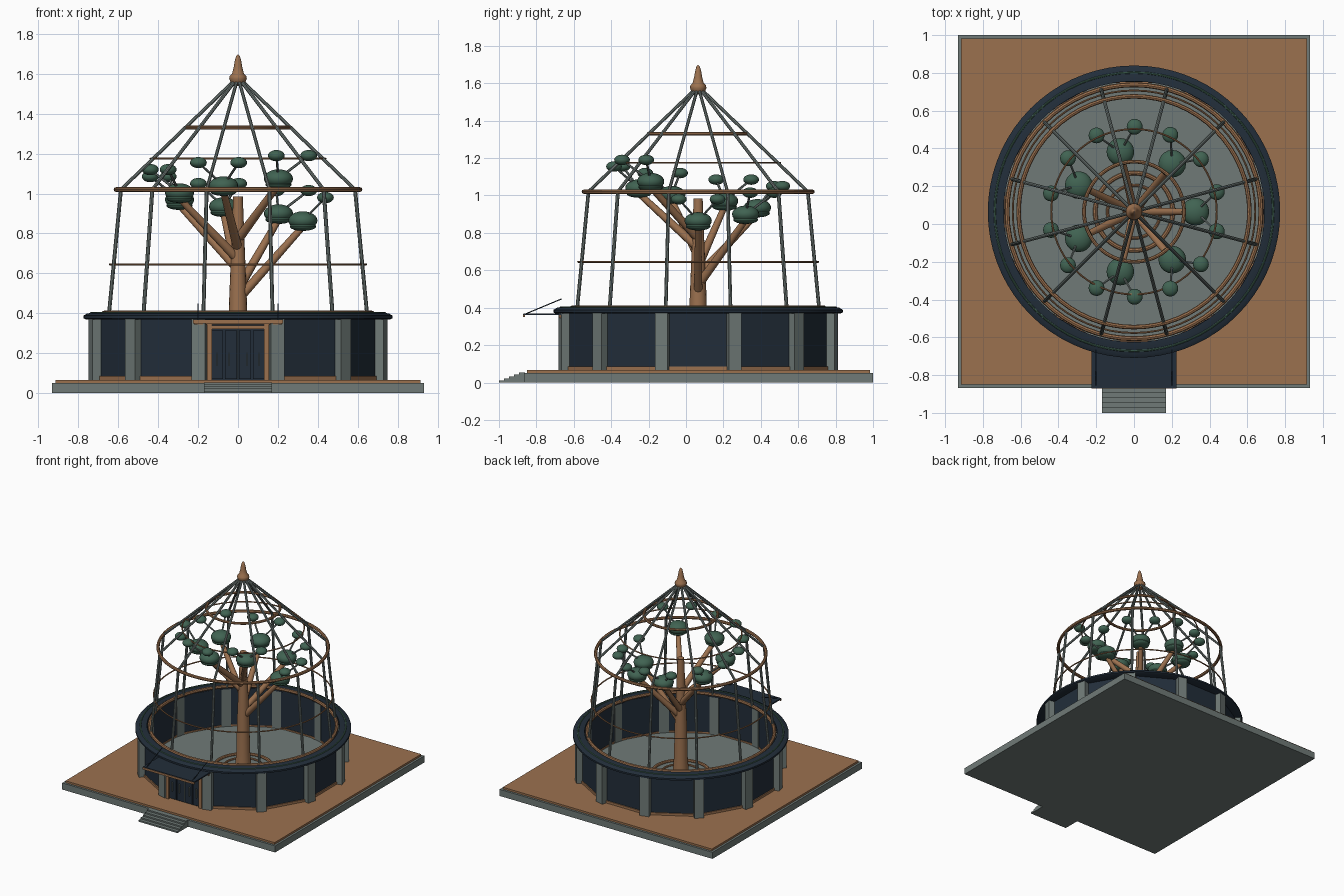
import bpy, bmesh, math
from mathutils import Vector

if "Cube" in bpy.data.objects:
    bpy.data.objects.remove(bpy.data.objects["Cube"])

CY = 0.065          # centre of the round building
SIDES = 12
STEP = 2 * math.pi / SIDES


def material(name, rgb):
    m = bpy.data.materials.new(name)
    m.diffuse_color = (*rgb, 1)
    m.use_nodes = True
    m.node_tree.nodes["Principled BSDF"].inputs["Base Color"].default_value = m.diffuse_color
    return m


STONE = material("grey_stone", (0.16, 0.195, 0.185))
COPPER = material("copper", (0.33, 0.165, 0.078))
DARK = material("dark_navy", (0.016, 0.027, 0.042))
GREEN = material("leaf_green", (0.052, 0.125, 0.085))


def finish(name, bm, mat, smooth=False):
    bmesh.ops.recalc_face_normals(bm, faces=bm.faces[:])
    me = bpy.data.meshes.new(name)
    bm.to_mesh(me)
    bm.free()
    ob = bpy.data.objects.new(name, me)
    bpy.context.collection.objects.link(ob)
    me.materials.append(mat)
    if smooth:
        bpy.ops.object.select_all(action='DESELECT')
        ob.select_set(True)
        bpy.context.view_layer.objects.active = ob
        bpy.ops.object.shade_smooth_by_angle(angle=math.radians(40))
    return ob


def box(name, x, y, z, mat, angle=0.0, pivot=(0, 0)):
    """Box from (min, max) ranges, turned about z and moved to pivot."""
    bm = bmesh.new()
    bmesh.ops.create_cube(bm, size=1)
    c, s = math.cos(angle), math.sin(angle)
    for v in bm.verts:
        px, py, pz = [(r[0] + r[1]) / 2 + co * (r[1] - r[0]) for r, co in zip((x, y, z), v.co)]
        v.co = (pivot[0] + px * c - py * s, pivot[1] + px * s + py * c, pz)
    return finish(name, bm, mat)


def lathe(name, profile, mat, n=64, closed=False, phase=0.0, smooth=True):
    """Revolve (radius, z) points about the building axis."""
    bm = bmesh.new()
    rings = []
    for r, z in profile:
        rings.append([bm.verts.new((r * math.cos(phase + 2 * math.pi * i / n),
                                    CY + r * math.sin(phase + 2 * math.pi * i / n), z))
                      for i in range(n)])
    pairs = list(zip(rings, rings[1:])) + ([(rings[-1], rings[0])] if closed else [])
    for a, b in pairs:
        for i in range(n):
            j = (i + 1) % n
            bm.faces.new((a[i], a[j], b[j], b[i]))
    if not closed:
        bm.faces.new(rings[0])
        bm.faces.new(rings[-1])
    return finish(name, bm, mat, smooth)


def hoop(name, r, z, tube, mat):
    prof = [(r + tube * math.cos(a * math.pi / 4), z + tube * math.sin(a * math.pi / 4))
            for a in range(8)]
    return lathe(name, prof, mat, closed=True)


def rod(name, a, b, r1, r2, mat, n=8):
    a, b = Vector(a), Vector(b)
    bm = bmesh.new()
    bmesh.ops.create_cone(bm, cap_ends=True, segments=n, radius1=r1, radius2=r2,
                          depth=(b - a).length)
    rot = (b - a).to_track_quat('Z', 'Y')
    for v in bm.verts:
        v.co = rot @ v.co + (a + b) / 2
    return finish(name, bm, mat, True)


def blob(name, centre, r, h, mat):
    bm = bmesh.new()
    bmesh.ops.create_uvsphere(bm, u_segments=20, v_segments=12, radius=1)
    for v in bm.verts:
        v.co = Vector((v.co.x * r, v.co.y * r, v.co.z * h)) + Vector(centre)
    return finish(name, bm, mat, True)


def polar(r, a, z):
    return (r * math.cos(a), CY + r * math.sin(a), z)


# Plinth, deck and entrance steps
box("plinth", (-0.932, 0.932), (-0.867, 1.0), (0, 0.052), STONE)
box("deck", (-0.915, 0.915), (-0.85, 0.983), (0.05, 0.067), COPPER)
for i in range(5):
    box("step", (-0.17, 0.17), (-1 + 0.027 * i, -0.86), (0, 0.012 + 0.0105 * i), STONE)

# Floor and planter rings
lathe("floor", [(0.69, 0.06), (0.69, 0.074)], STONE)
hoop("planter_ring", 0.205, 0.08, 0.012, COPPER)
hoop("inner_planter_ring", 0.14, 0.078, 0.008, COPPER)

# Faceted wall with skirting, and pillars on its corners
lathe("wall", [(0.73, 0.065), (0.73, 0.375), (0.71, 0.375), (0.71, 0.065)], DARK,
      n=SIDES, closed=True, phase=STEP / 2, smooth=False)
lathe("skirting", [(0.738, 0.065), (0.738, 0.085), (0.705, 0.085), (0.705, 0.065)], COPPER,
      n=SIDES, closed=True, phase=STEP / 2, smooth=False)
for i in range(SIDES):
    box("pillar", (0.695, 0.765), (-0.035, 0.035), (0.065, 0.375), STONE,
        STEP * (i + 0.5), (0, CY))

# Cornice with inlaid green line and copper rim
lathe("cornice", [(0.69, 0.368), (0.76, 0.368), (0.774, 0.375), (0.774, 0.388),
                  (0.755, 0.4), (0.69, 0.403)], DARK, n=72, closed=True)
hoop("cornice_inlay", 0.737, 0.4, 0.006, GREEN)
hoop("cornice_rim", 0.672, 0.4, 0.013, COPPER)

# Cage hoops and bars
for name, r, z, tube in (("lower_hoop", 0.642, 0.645, 0.005), ("eaves_hoop", 0.611, 1.02, 0.012),
                         ("roof_hoop", 0.438, 1.175, 0.005), ("upper_roof_hoop", 0.265, 1.33, 0.01)):
    hoop(name, r, z, tube, COPPER)
for i in range(SIDES):
    a = STEP * (i + 0.5)
    rod("cage_bar", polar(0.67, a, 0.39), polar(0.607, a, 1.02), 0.01, 0.01, STONE)
    rod("roof_bar", polar(0.607, a, 1.02), polar(0.02, a, 1.565), 0.009, 0.009, STONE)

# Finial
lathe("finial", [(0.022, 1.54), (0.036, 1.555), (0.044, 1.575), (0.042, 1.588), (0.03, 1.6),
                 (0.022, 1.63), (0.016, 1.665), (0.009, 1.69), (0.002, 1.697)], COPPER, n=24)

# Tree: trunk, then branches climbing in a spiral
lathe("trunk", [(0.06, 0.07), (0.05, 0.2), (0.045, 0.45), (0.035, 0.7), (0.024, 0.985)],
      COPPER, n=16)
for k in range(7):
    a = 2 * math.pi * k / 7
    z = 0.865 + 0.035 * k
    rod("branch", polar(0, a, 0.47 + 0.05 * k), polar(0.325, a, z - 0.03), 0.024, 0.017, COPPER, 10)
    blob("leaf_crown", polar(0.325, a, z), 0.073, 0.046, GREEN)
    blob("lower_leaf_crown", polar(0.325, a, z - 0.03), 0.066, 0.022, GREEN)
    for s in (-1, 1):
        tip = polar(0.45, a + s * math.radians(13.3), z + 0.115)
        rod("twig", polar(0.325, a, z), tip, 0.007, 0.006, STONE, 6)
        blob("small_leaf_crown", tip, 0.042, 0.028, GREEN)

# Entrance: frame, door leaves, handles
box("door_back", (-0.15, 0.15), (-0.66, -0.63), (0.067, 0.33), DARK)
box("door_header", (-0.22, 0.22), (-0.68, -0.63), (0.345, 0.368), COPPER)
box("door_lintel", (-0.155, 0.155), (-0.68, -0.64), (0.322, 0.34), COPPER)
for s in (-1, 1):
    box("door_jamb", (s * 0.143 - 0.012, s * 0.143 + 0.012), (-0.68, -0.64), (0.067, 0.345), COPPER)
    for x in (0.035, 0.105):
        box("door_leaf", (s * x - 0.031, s * x + 0.031), (-0.668, -0.655), (0.072, 0.315), DARK)
    for x in (0.045, 0.105):
        box("door_handle", (s * x - 0.003, s * x + 0.003), (-0.678, -0.665), (0.135, 0.205), STONE)
box("door_centre_line", (-0.003, 0.003), (-0.67, -0.655), (0.07, 0.32), STONE)

# Canopy hung on two rods
box("canopy", (-0.225, 0.225), (-0.868, -0.64), (0.36, 0.37), DARK)
box("canopy_edge", (-0.225, 0.225), (-0.872, -0.862), (0.35, 0.366), COPPER)
for s in (-1, 1):
    rod("canopy_rod", (s * 0.2, -0.855, 0.368), (s * 0.2, -0.665, 0.447), 0.003, 0.003, DARK, 6)
